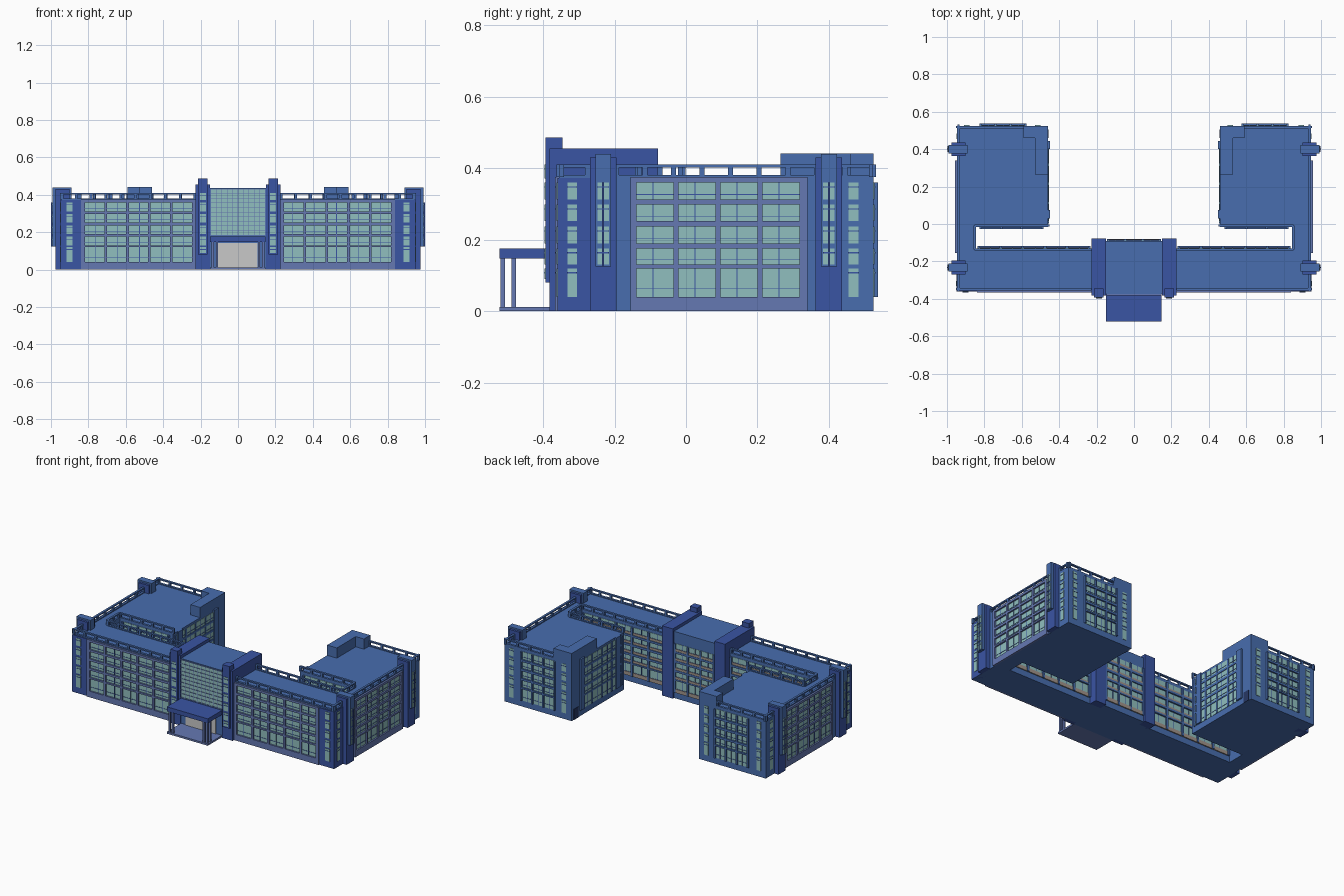
import bpy
import bmesh
from mathutils import Matrix, Vector

old = bpy.data.objects.get("Cube")
if old:
    bpy.data.objects.remove(old, do_unlink=True)


def material(name, rgb):
    m = bpy.data.materials.new(name)
    m.use_nodes = True
    m.diffuse_color = (*rgb, 1)
    m.node_tree.nodes["Principled BSDF"].inputs["Base Color"].default_value = (*rgb, 1)
    return m


WALL = material("wall blue", (0.065, 0.155, 0.43))
DEEP = material("deep blue", (0.042, 0.09, 0.37))
SLATE = material("slate blue", (0.13, 0.19, 0.45))
GLASS = material("pale teal glass", (0.28, 0.52, 0.52))
GREY = material("light grey", (0.58, 0.58, 0.58))
TAN = material("warm tan", (0.36, 0.3, 0.26))
NAVY = material("dark navy", (0.02, 0.04, 0.13))

parts = {}
FLOORS = [(0.04, 0.12), (0.13, 0.176), (0.19, 0.237), (0.252, 0.298), (0.312, 0.36)]
ROOF = 0.375
RAIL_TOP = 0.41


def box(name, mat, x0, x1, y0, y1, z0, z1):
    """Add a box to the named part."""
    if name not in parts:
        parts[name] = (bmesh.new(), mat)
    size = Vector((abs(x1 - x0), abs(y1 - y0), abs(z1 - z0)))
    mid = Vector((x0 + x1, y0 + y1, z0 + z1)) / 2
    place = Matrix.Translation(mid) @ Matrix.Diagonal(size).to_4x4()
    bmesh.ops.create_cube(parts[name][0], size=1, matrix=place)


def plate(face, name, mat, a0, a1, z0, z1, depth, inner=0):
    """Box standing out from a wall; face = (axis, wall position, outward sign)."""
    axis, pos, sign = face
    d0, d1 = pos + sign * inner, pos + sign * depth
    if axis == "y":
        box(name, mat, a0, a1, d0, d1, z0, z1)
    else:
        box(name, mat, d0, d1, a0, a1, z0, z1)


def window_grid(face, name, a0, a1, cols, frame, tan=False, rise=0.012):
    """Glass sheet behind a grid of piers, floor bands and thin bars."""
    bottom, top = FLOORS[0][0], FLOORS[-1][1]
    plate(face, name + "_glass", GLASS, a0, a1, bottom, top, 0.002)
    pitch = (a1 - a0) / cols
    pier = pitch * 0.06
    for i in range(cols + 1):
        a = a0 + i * pitch
        plate(face, name + "_frame", frame, a - pier, a + pier, bottom, top, rise)
    for low, high in zip(FLOORS, FLOORS[1:]):
        plate(face, name + "_frame", frame, a0, a1, low[1], high[0], rise)
    for i in range(cols):
        a = a0 + (i + 0.45) * pitch
        plate(face, name + "_bars", DEEP, a - 0.0015, a + 0.0015, bottom, top, 0.004)
    for z0, z1 in FLOORS:
        z = z0 + (z1 - z0) * 0.3
        plate(face, name + "_bars", DEEP, a0, a1, z - 0.0012, z + 0.0012, 0.004)
        if tan:
            plate(face, name + "_sills", TAN, a0, a1, z0, z, 0.007)


def framed_wall(face, name, a0, a1, w0, w1, cols):
    """Slate panel around a window grid."""
    bottom, top = FLOORS[0][0], FLOORS[-1][1]
    plate(face, name + "_frame", SLATE, a0, a1, 0, bottom, 0.012)
    plate(face, name + "_frame", SLATE, a0, a1, top, ROOF, 0.012)
    for a, b in ((a0, w0), (w1, a1)):
        plate(face, name + "_frame", SLATE, a, b, bottom, top, 0.012)
    window_grid(face, name, w0, w1, cols, SLATE)


def slit(face, name, a0, a1, rows=FLOORS):
    """Narrow column of stacked panes."""
    for z0, z1 in rows:
        plate(face, name, GLASS, a0, a1, z0, z1, 0.003)
        plate(face, name + "_bars", DEEP, a0, a1, z1 - 0.014, z1 - 0.011, 0.005)


def railing(face, a0, a1):
    """Roof rail on posts along a wall top."""
    plate(face, "roof_railing", WALL, a0, a1, RAIL_TOP - 0.008, RAIL_TOP, 0, -0.014)
    plate(face, "roof_railing", WALL, a0, a1, ROOF, ROOF + 0.006, 0, -0.014)
    n = max(2, round(abs(a1 - a0) / 0.08))
    for i in range(n + 1):
        a = a0 + (a1 - a0) * i / n
        plate(face, "roof_railing", WALL, a - 0.007, a + 0.007, ROOF, RAIL_TOP, -0.001, -0.013)


# Front range
box("front_range", WALL, -0.945, 0.945, -0.355, -0.13, 0, ROOF)

for s, side in ((1, "left"), (-1, "right")):
    front = ("y", -0.355, -1)
    outer = ("x", s * 0.945, s)
    inner = ("x", s * 0.46, -s)
    back = ("y", 0.525, 1)
    court = ("y", -0.13, 1)
    wing_front = ("y", -0.015, -1)

    # Wing, link and solid front corner
    box(side + "_wing", WALL, s * 0.46, s * 0.945, -0.015, 0.525, 0, ROOF)
    box(side + "_link", WALL, s * 0.845, s * 0.945, -0.13, -0.015, 0, ROOF)
    box(side + "_corner", DEEP, s * 0.84, s * 0.948, -0.36, -0.2, 0, ROOF - 0.002)
    slit(("y", -0.36, -1), side + "_corner_slit", s * 0.885, s * 0.918)
    slit(("x", s * 0.948, s), side + "_corner_side_slit", -0.332, -0.305)
    slit(outer, side + "_rear_side_slit", 0.455, 0.483)

    # Large framed window walls
    framed_wall(front, side + "_front_windows", s * 0.225, s * 0.84, s * 0.24, s * 0.825, 5)
    framed_wall(outer, side + "_side_windows", -0.155, 0.34, -0.145, 0.325, 4)

    # Courtyard windows
    window_grid(court, side + "_court_windows", s * 0.24, s * 0.83, 5, WALL, tan=True)
    window_grid(wing_front, side + "_wing_front_windows", s * 0.49, s * 0.82, 3, WALL)
    window_grid(inner, side + "_wing_inner_windows", 0.01, 0.42, 4, WALL, rise=0.006)
    for y in (0.03, 0.4):
        plate(inner, side + "_inner_pier", WALL, y, y + 0.045, 0.04, ROOF, 0.01)
    plate(inner, side + "_inner_door", NAVY, 0.46, 0.505, 0, 0.07, 0.003)

    # Rear wall windows
    window_grid(back, side + "_rear_windows", s * 0.58, s * 0.82, 3, WALL)
    for x in (0.5, 0.88):
        slit(back, side + "_rear_slit", s * x, s * (x + 0.03))

    # Side stair towers
    for y, place in ((-0.232, "_front"), (0.4, "_rear")):
        name = side + place + "_stair_tower"
        box(name, DEEP, s * 0.9, s * 0.975, y - 0.037, y + 0.037, 0, 0.43)
        box(name + "_bay", WALL, s * 0.89, s * 0.992, y - 0.022, y + 0.022, 0.125, 0.44)
        slit(("x", s * 0.992, s), name + "_panes", y - 0.016, y + 0.016, FLOORS[1:])
        box(name + "_fin", DEEP, s * 0.985, s, y - 0.003, y + 0.003, 0.125, 0.36)

    # Raised roof block on the inner rear corner
    box(side + "_roof_block", WALL, s * 0.46, s * 0.53, 0.265, 0.525, ROOF, 0.442)
    box(side + "_roof_block", WALL, s * 0.53, s * 0.59, 0.46, 0.525, ROOF, 0.442)

    # Roof rails
    railing(front, s * 0.23, s * 0.945)
    railing(outer, -0.355, 0.525)
    railing(court, s * 0.23, s * 0.845)
    railing(wing_front, s * 0.46, s * 0.845)
    railing(("x", s * 0.845, -s), -0.13, -0.015)
    railing(back, s * 0.59, s * 0.945)

    # Entrance pylons
    box(side + "_pylon", DEEP, s * 0.15, s * 0.228, -0.382, -0.078, 0, 0.456)
    box(side + "_pylon_front", DEEP, s * 0.162, s * 0.214, -0.393, -0.345, 0.08, 0.486)
    slit(("y", -0.393, -1), side + "_pylon_panes", s * 0.172, s * 0.204,
         [(0.09, 0.12)] + FLOORS[1:] + [(0.372, 0.41)])

# Central entrance block with curtain wall
box("entrance_block", WALL, -0.15, 0.15, -0.375, -0.09, 0, 0.436)
hall = ("y", -0.375, -1)
plate(hall, "curtain_glass", GLASS, -0.148, 0.148, 0.185, 0.43, 0.003)
for i in range(11):
    x = -0.145 + i * 0.029
    plate(hall, "curtain_bars", SLATE, x - 0.0015, x + 0.0015, 0.185, 0.43, 0.006)
    z = 0.185 + i * 0.0245
    plate(hall, "curtain_bars", SLATE, -0.148, 0.148, z - 0.0015, z + 0.0015, 0.006)
window_grid(("y", -0.09, 1), "hall_rear_windows", -0.14, 0.14, 3, WALL, tan=True, rise=0.009)

# Entrance doors
plate(hall, "entrance_doors", GREY, -0.112, 0.105, 0.012, 0.142, 0.006)

# Canopy with paired posts on a low step
box("entrance_step", SLATE, -0.15, 0.147, -0.522, -0.375, 0, 0.012)
box("canopy", DEEP, -0.15, 0.147, -0.522, -0.375, 0.147, 0.176)
for s in (-1, 1):
    for x, y in ((0.135, -0.513), (0.135, -0.482), (0.112, -0.513)):
        box("canopy_posts", SLATE, s * x - 0.006, s * x + 0.006, y - 0.006, y + 0.006, 0.012, 0.147)

# Turn every part into an object
for name, (bm, mat) in parts.items():
    mesh = bpy.data.meshes.new(name)
    bm.to_mesh(mesh)
    bm.free()
    mesh.materials.append(mat)
    bpy.context.collection.objects.link(bpy.data.objects.new(name, mesh))
